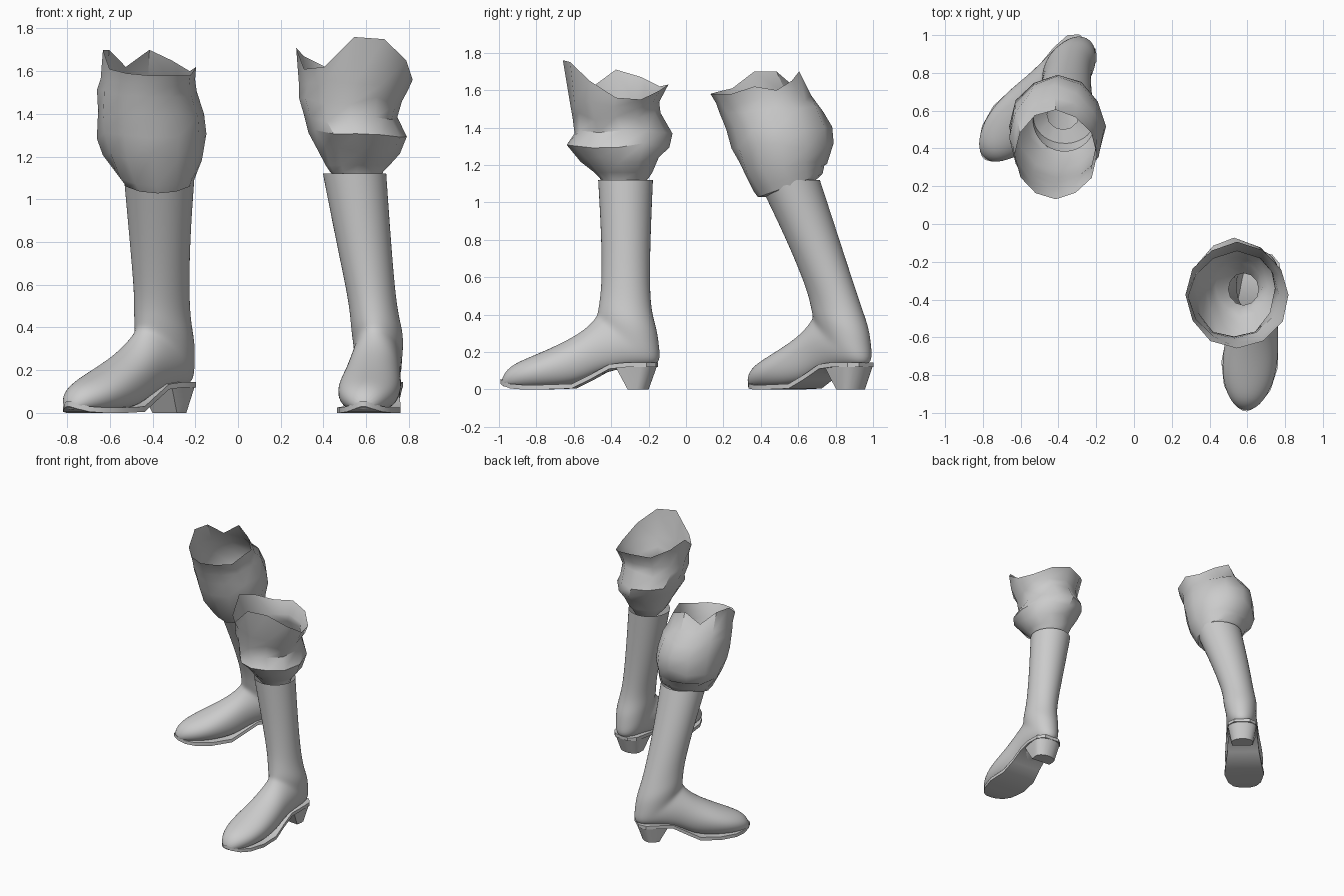
import bpy, math, random
from mathutils import Vector

random.seed(4)
if "Cube" in bpy.data.objects:
    bpy.data.objects.remove(bpy.data.objects["Cube"])

grey = bpy.data.materials.new("plain_grey")
grey.use_nodes = True
grey.diffuse_color = (0.6, 0.6, 0.6, 1)
grey.node_tree.nodes["Principled BSDF"].inputs["Base Color"].default_value = (0.6, 0.6, 0.6, 1)


def loft(name, rings, cap_start=False, cap_end=False, subdiv=0, angle=35):
    """Skin a list of equal-length closed rings."""
    n = len(rings[0])
    verts = [p for ring in rings for p in ring]
    faces = [(r * n + i, r * n + (i + 1) % n, (r + 1) * n + (i + 1) % n, (r + 1) * n + i)
             for r in range(len(rings) - 1) for i in range(n)]
    if cap_start:
        faces.append(tuple(reversed(range(n))))
    if cap_end:
        faces.append(tuple(range(len(verts) - n, len(verts))))
    mesh = bpy.data.meshes.new(name)
    mesh.from_pydata(verts, [], faces)
    mesh.materials.append(grey)
    obj = bpy.data.objects.new(name, mesh)
    bpy.context.collection.objects.link(obj)
    bpy.ops.object.select_all(action='DESELECT')
    obj.select_set(True)
    bpy.context.view_layer.objects.active = obj
    bpy.ops.object.mode_set(mode='EDIT')
    bpy.ops.mesh.select_all(action='SELECT')
    bpy.ops.mesh.normals_make_consistent(inside=False)
    bpy.ops.object.mode_set(mode='OBJECT')
    if subdiv:
        mod = obj.modifiers.new("smooth", 'SUBSURF')
        mod.levels = mod.render_levels = subdiv
        bpy.ops.object.modifier_apply(modifier=mod.name)
    bpy.ops.object.shade_smooth_by_angle(angle=math.radians(angle))
    return obj


# Leather upper: front point (u, z), back point (u, z), half width
UPPER = [(.84, .06, .84, .02, .02), (.80, .125, .82, .01, .075), (.70, .17, .72, .005, .132),
         (.58, .22, .58, .005, .152), (.45, .285, .41, .02, .138), (.38, .335, .28, .10, .122),
         (.345, .375, .08, .12, .118), (.33, .40, -.02, .125, .112), (.325, .43, -.01, .22, .12),
         (.32, .46, 0, .31, .122), (.315, .50, .03, .40, .116), (.308, .58, .045, .53, .115),
         (.312, .80, .045, .80, .131), (.335, 1.12, .035, 1.12, .152)]
# Sole: distance from heel, half width, underside height
SOLE = [(.845, .01, .03), (.83, .04, .02), (.785, .085, .005), (.72, .124, 0), (.6, .15, 0),
        (.45, .136, .005), (.35, .12, .055), (.25, .113, .11), (.15, .117, .12),
        (.05, .105, .12), (.005, .06, .12)]


def boot(side, heel, direction, lean):
    """Lean keys are (height, forward shift, sideways shift, shaft girth)."""
    fwd = Vector((*direction, 0)).normalized()
    lat = Vector((-fwd.y, fwd.x, 0))

    def place(u, s, z):
        # The leg leans and widens progressively with height
        du, ds, girth = lean[0][1:]
        for low, high in zip(lean, lean[1:]):
            t = min(max((z - low[0]) / (high[0] - low[0]), 0), 1)
            du += t * (high[1] - low[1])
            ds += t * (high[2] - low[2])
            girth += t * (high[3] - low[3])
        u = .185 + (u - .185) * girth
        return Vector((*heel, z)) + fwd * (u + du) + lat * (s * girth + ds)

    rings = []
    for uf, zf, ub, zb, w in UPPER:
        ring = []
        for i in range(16):
            a = math.tau * i / 16
            c, s = math.cos(a), math.sin(a)
            k = (1 + c) / 2
            if c < 0 and zf < .4:       # squarer underside on the foot
                s = math.copysign(abs(s) ** .6, s)
            ring.append(place(ub + (uf - ub) * k, s * w, zb + (zf - zb) * k))
        rings.append(ring)
    loft(side + "_boot_upper", rings, cap_start=True, subdiv=2)

    # Thin welted sole
    rings = [[place(u, w, z), place(u, -w, z), place(u, -w, z + .025), place(u, w, z + .025)]
             for u, w, z in SOLE]
    loft(side + "_boot_sole", rings, True, True)

    # Tapered heel block, flat at the front and rounded at the back
    rings = []
    for z, back, front, w in ((0, .05, .155, .082), (.125, .005, .22, .108)):
        mid = back + w * .7
        arc = [place(mid - (mid - back) * math.sin(a), w * math.cos(a), z)
               for a in [math.pi * i / 8 for i in range(9)]]
        rings.append(arc + [place(front, -w * .95, z), place(front, w * .95, z)])
    loft(side + "_boot_heel", rings, True, True)


def trouser(side, bounds, rim, tilt):
    """Baggy cloth: each level is (z, x min, x max, y min, y max), rim is the torn top edge."""
    n = len(rim)
    rings = []
    for k, (z, x0, x1, y0, y1) in enumerate(bounds):
        above = len(bounds) - 1 - k
        ring = []
        for i in range(n):
            a = math.tau * i / n
            c, s = math.cos(a), math.sin(a)
            wob = 1 + (random.uniform(-.02, .03) if k > 2 else 0)
            x = (x0 + x1) / 2 + (x1 - x0) / 2 * c * wob
            y = (y0 + y1) / 2 + (y1 - y0) / 2 * s * wob
            dz = tilt * s * (y1 - y0) / 2 if k < 3 else random.uniform(-.02, .02)
            # Upper folds stay below the torn edge
            ring.append((x, y, min(z + dz, rim[i] - .05 * above) if above else rim[i]))
        rings.append(ring)
    loft(side + "_trouser_leg", rings, angle=40)


boot("left", (.672, -.15), (-.1, -.99),
     [(.35, 0, 0, 1), (.5, 0, -.022, 1), (.8, 0, -.066, 1), (1.12, 0, -.108, 1)])
boot("right", (-.24, .97), (-.665, -.747),
     [(.15, 0, 0, .985), (.4, .015, .02, 1.04), (.5, .037, .034, 1.07), (.8, .123, .099, 1.09),
      (1.12, .215, .183, 1.13)])

# First level of each leg is tucked down inside the boot
trouser("left",
        [(1.06, .50, .66, -.43, -.26), (1.13, .43, .68, -.46, -.20), (1.16, .41, .71, -.49, -.18),
         (1.23, .38, .76, -.56, -.15), (1.31, .335, .785, -.635, -.09), (1.38, .31, .75, -.60, -.08),
         (1.46, .285, .77, -.605, -.14), (1.54, .29, .80, -.625, -.15),
         (1.65, .27, .82, -.65, -.10)],
        [1.56, 1.55, 1.60, 1.63, 1.62, 1.67, 1.71, 1.61, 1.62, 1.76, 1.75, 1.65], 0)
trouser("right",
        [(1.06, -.46, -.29, .50, .66), (1.09, -.545, -.205, .385, .73),
         (1.13, -.575, -.19, .36, .74), (1.2, -.63, -.17, .29, .755),
         (1.3, -.655, -.155, .25, .785), (1.4, -.66, -.16, .22, .775),
         (1.5, -.66, -.19, .18, .73), (1.56, -.64, -.2, .16, .67), (1.62, -.63, -.2, .13, .6)],
        [1.62, 1.60, 1.65, 1.70, 1.62, 1.70, 1.70, 1.61, 1.59, 1.58, 1.58, 1.58], .36)
